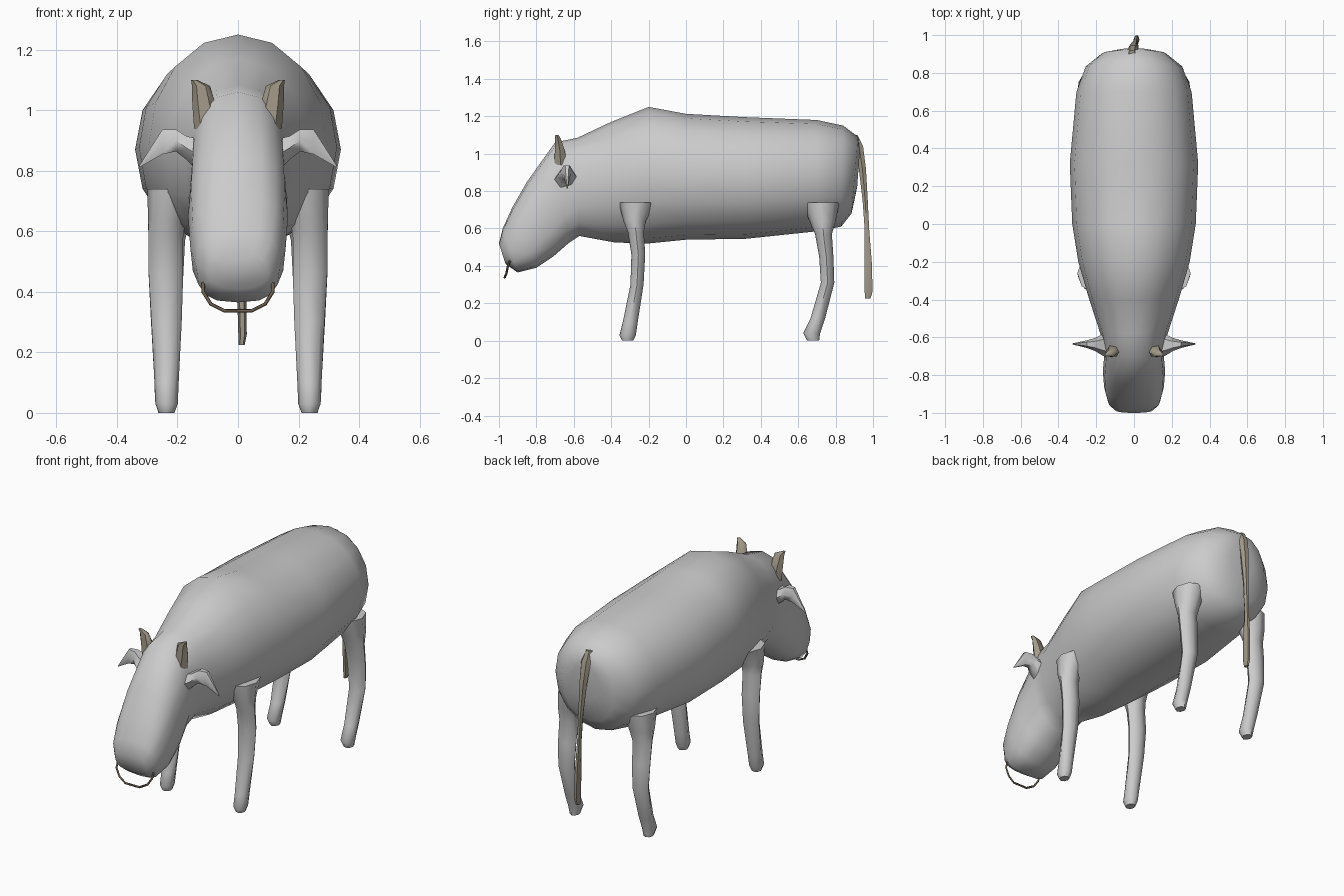
import bpy, bmesh, math
from mathutils import Vector

if "Cube" in bpy.data.objects:
    bpy.data.objects.remove(bpy.data.objects["Cube"])


def ring(c, u, v, n=8, p=2.0):
    """Superellipse cross-section around c spanned by half-axes u and v."""
    c, u, v = Vector(c), Vector(u), Vector(v)
    pts = []
    for i in range(n):
        a = 2 * math.pi * i / n
        ca, sa = math.cos(a), math.sin(a)
        pts.append(c + u * math.copysign(abs(ca) ** (2 / p), ca)
                   + v * math.copysign(abs(sa) ** (2 / p), sa))
    return pts


def loft(name, rings, angle=50, color=None, flip=1):
    """Skin a closed surface over the rings; flip=-1 mirrors it across x."""
    bm = bmesh.new()
    rows = [[bm.verts.new((q.x * flip, q.y, q.z)) for q in r] for r in rings]
    n = len(rows[0])
    for a, b in zip(rows, rows[1:]):
        for i in range(n):
            j = (i + 1) % n
            bm.faces.new((a[i], a[j], b[j], b[i]))
    bm.faces.new(rows[0])
    bm.faces.new(rows[-1])
    bmesh.ops.recalc_face_normals(bm, faces=bm.faces)
    me = bpy.data.meshes.new(name)
    bm.to_mesh(me)
    bm.free()
    ob = bpy.data.objects.new(name, me)
    bpy.context.collection.objects.link(ob)
    if color:
        me.materials.append(color)
    bpy.ops.object.select_all(action='DESELECT')
    ob.select_set(True)
    bpy.context.view_layer.objects.active = ob
    bpy.ops.object.shade_smooth_by_angle(angle=math.radians(angle))
    return ob


def tube(rows, n=8, p=2.0):
    """Horizontal rings from rows of (x, y, z, rx, ry)."""
    return [ring((x, y, z), (rx, 0, 0), (0, ry, 0), n, p) for x, y, z, rx, ry in rows]


tan = bpy.data.materials.new("tan")
tan.diffuse_color = (0.36, 0.32, 0.25, 1)
tan.use_nodes = True
tan.node_tree.nodes["Principled BSDF"].inputs["Base Color"].default_value = tan.diffuse_color
dark = bpy.data.materials.new("dark_brown")
dark.diffuse_color = (0.16, 0.12, 0.08, 1)
dark.use_nodes = True
dark.node_tree.nodes["Principled BSDF"].inputs["Base Color"].default_value = dark.diffuse_color

# Body and head: top (y, z), bottom (y, z), half width, squareness
sections = [
    (.93, 1.02, .915, .82, .08, 2.0),
    (.92, 1.09, .885, .68, .17, 2.1),
    (.84, 1.15, .83, .61, .255, 2.1),
    (.70, 1.18, .70, .585, .305, 2.1),
    (.32, 1.195, .32, .545, .34, 2.1),
    (.0, 1.213, .0, .54, .327, 2.1),
    (-.2, 1.25, -.2, .52, .295, 2.0),
    (-.4, 1.17, -.38, .525, .24, 2.0),
    (-.58, 1.085, -.57, .56, .18, 2.1),
    (-.70, 1.06, -.63, .52, .155, 2.4),
    (-.85, .85, -.71, .45, .165, 2.6),
    (-.93, .71, -.80, .39, .158, 2.8),
    (-.98, .60, -.90, .365, .138, 2.8),
    (-1.0, .52, -.965, .41, .10, 2.6),
]
loft("body", [ring((0, (ty + by) / 2, (tz + bz) / 2), (w, 0, 0),
                   (0, (ty - by) / 2, (tz - bz) / 2), 16, p)
              for ty, tz, by, bz, w, p in sections])

# Legs: (x, y, z, rx, ry)
front_leg = [(.22, -.26, .74, .08, .10), (.235, -.275, .64, .062, .06),
             (.238, -.268, .58, .057, .043), (.238, -.255, .46, .057, .037),
             (.236, -.262, .30, .050, .035), (.236, -.298, .10, .040, .040),
             (.236, -.312, .03, .037, .044), (.236, -.312, .0, .026, .030)]
back_leg = [(.21, .72, .74, .085, .10), (.228, .73, .64, .070, .07),
            (.235, .735, .57, .060, .045), (.238, .75, .45, .057, .038),
            (.238, .757, .31, .050, .036), (.237, .705, .12, .040, .039),
            (.237, .672, .04, .037, .045), (.237, .680, .0, .026, .032)]

# Ears: (x, y, z, half depth, half height)
ear = [(.11, -.64, .84, .08, .07), (.17, -.64, .875, .055, .045),
       (.205, -.638, .90, .035, .042), (.25, -.636, .895, .020, .047),
       (.325, -.635, .815, .003, .004)]

# Horns
horn = [(.10, -.67, .94, .045, .04), (.113, -.675, 1.02, .038, .03),
        (.122, -.685, 1.08, .030, .018), (.145, -.69, 1.10, .010, .010)]

for side, s in (("left", 1), ("right", -1)):
    loft("front_leg_" + side, tube(front_leg), flip=s)
    loft("back_leg_" + side, tube(back_leg), flip=s)
    loft("ear_" + side, [ring((x, y, z), (0, d, 0), (0, 0, h), 6)
                         for x, y, z, d, h in ear], flip=s)
    loft("horn_" + side, tube(horn, 6), color=tan, flip=s)

# Tail
tail = [(-.01, .90, 1.10, .02, .02), (-.005, .925, 1.04, .03, .025),
        (.0, .943, .92, .024, .022), (.005, .958, .75, .014, .016),
        (.008, .967, .60, .012, .014), (.012, .974, .40, .015, .024),
        (.015, .976, .26, .014, .024), (.012, .972, .225, .010, .016)]
loft("tail", tube(tail, 6), color=tan)

# Nose ring: thin loop hanging below the muzzle
curve = bpy.data.curves.new("nose_ring", 'CURVE')
curve.dimensions = '3D'
curve.bevel_depth = .006
curve.bevel_resolution = 0
path = [(-.115, -.94, .43), (-.115, -.952, .40), (-.09, -.96, .36), (-.045, -.97, .337),
        (.045, -.97, .337), (.09, -.96, .36), (.115, -.952, .40), (.115, -.94, .43)]
spline = curve.splines.new('POLY')
spline.points.add(len(path) - 1)
for pt, co in zip(spline.points, path):
    pt.co = (*co, 1)
curve.materials.append(dark)
bpy.context.collection.objects.link(bpy.data.objects.new("nose_ring", curve))
